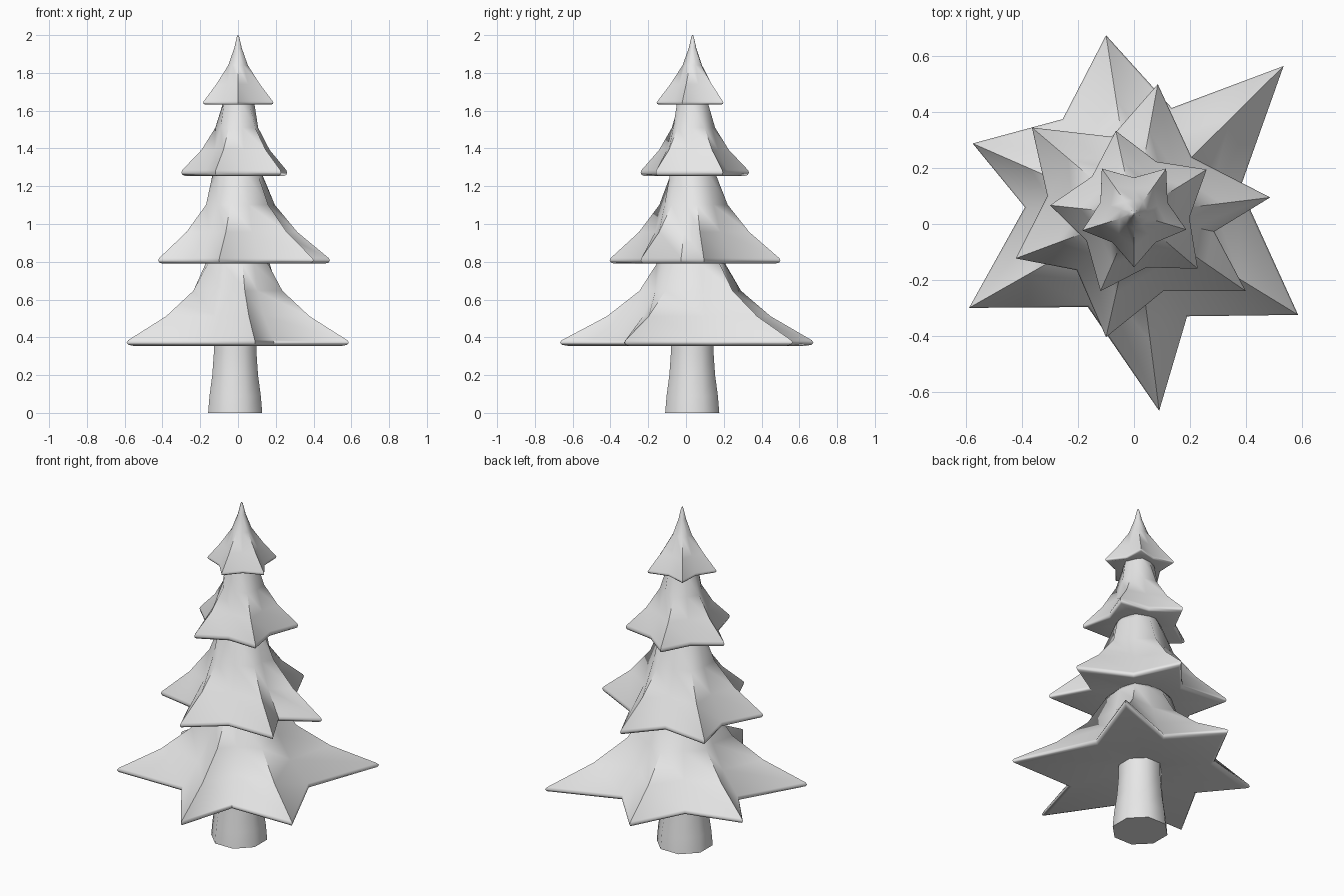
import bpy, bmesh, math
from mathutils import Vector

cube = bpy.data.objects.get("Cube")
if cube:
    bpy.data.objects.remove(cube, do_unlink=True)

GREY = (0.8, 0.8, 0.8, 1.0)
mat = bpy.data.materials.new("plain grey")
mat.use_nodes = True
mat.diffuse_color = GREY
mat.node_tree.nodes["Principled BSDF"].inputs["Base Color"].default_value = GREY

AXIS = Vector((0.0, 0.035))


def loft(name, rings, angle):
    """Skin a stack of equal-length rings, closing both ends."""
    bm = bmesh.new()
    loops = [[bm.verts.new(p) for p in ring] for ring in rings]
    n = len(loops[0])
    for a, b in zip(loops, loops[1:]):
        for i in range(n):
            j = (i + 1) % n
            bm.faces.new((a[i], a[j], b[j], b[i]))
    bm.faces.new(loops[0][::-1])
    bm.faces.new(loops[-1])
    bmesh.ops.recalc_face_normals(bm, faces=bm.faces[:])
    mesh = bpy.data.meshes.new(name)
    bm.to_mesh(mesh)
    bm.free()
    mesh.materials.append(mat)
    obj = bpy.data.objects.new(name, mesh)
    bpy.context.collection.objects.link(obj)
    bpy.ops.object.select_all(action='DESELECT')
    obj.select_set(True)
    bpy.context.view_layer.objects.active = obj
    bpy.ops.object.shade_smooth_by_angle(angle=math.radians(angle))
    return obj


def tier(name, outline, levels):
    """Star outline alternates tip, valley; levels are (z, tip scale, valley scale)."""
    rings = []
    for z, tip, valley in levels:
        ring = []
        for i, p in enumerate(outline):
            q = AXIS + (Vector(p) - AXIS) * (valley if i % 2 else tip)
            ring.append((q.x, q.y, z))
        rings.append(ring)
    return loft(name, rings, 65)


def skirt(z0, z1):
    """Hollowed underside, rounded rim, then a concave flare up to a round neck."""
    h = z1 - z0
    return [(z0 + 0.035, 0.2, 0.3), (z0, 0.94, 0.94), (z0 + 0.006, 0.985, 0.98),
            (z0 + 0.018, 1, 1), (z0 + 0.03, 0.985, 0.98),
            (z0 + h * 0.36, 0.645, 0.72), (z0 + h * 0.67, 0.40, 0.54),
            (z0 + h, 0.27, 0.44), (z0 + h + 0.03, 0.24, 0.39)]


# Branch tiers, bottom to top (tip, valley, tip, valley ...)
tier("bottom_branches",
     [(-0.10, 0.675), (0.135, 0.415), (0.535, 0.565), (0.38, 0.13), (0.587, -0.325),
      (0.19, -0.33), (0.09, -0.668), (-0.165, -0.297), (-0.59, -0.30), (-0.39, 0.06),
      (-0.577, 0.288), (-0.255, 0.375)], skirt(0.355, 0.79))
tier("lower_middle_branches",
     [(0.085, 0.50), (0.205, 0.24), (0.487, 0.095), (0.287, -0.027), (0.40, -0.24),
      (0.105, -0.24), (-0.10, -0.405), (-0.205, -0.165), (-0.423, -0.123), (-0.31, 0.10),
      (-0.365, 0.345), (-0.08, 0.312)], skirt(0.79, 1.255))
tier("upper_middle_branches",
     [(-0.065, 0.333), (0.08, 0.223), (0.26, 0.195), (0.198, 0.023), (0.228, -0.16),
      (0.045, -0.155), (-0.12, -0.24), (-0.17, -0.06), (-0.30, 0.067), (-0.15, 0.17)],
     skirt(1.255, 1.635))
tier("top_branches",
     [(-0.115, 0.198), (0.0, 0.166), (0.115, 0.198), (0.12, 0.077), (0.187, -0.02),
      (0.077, -0.066), (0.0, -0.155), (-0.077, -0.066), (-0.185, -0.023), (-0.12, 0.077)],
     [(1.655, 0.2, 0.3), (1.632, 0.94, 0.94), (1.636, 0.985, 0.98), (1.642, 1, 1),
      (1.65, 0.98, 0.98), (1.74, 0.62, 0.70), (1.84, 0.28, 0.38),
      (1.93, 0.11, 0.15), (1.99, 0.035, 0.05), (2.0, 0.012, 0.018)])

# Trunk, flared towards the ground
loft("trunk",
     [[(-0.015 + r * math.cos(math.radians(45 * k + 22.5)),
        0.033 + r * math.sin(math.radians(45 * k + 22.5)), z) for k in range(8)]
      for z, r in ((0, 0.155), (0.09, 0.147), (0.2, 0.131), (0.32, 0.122), (0.42, 0.12))], 60)
